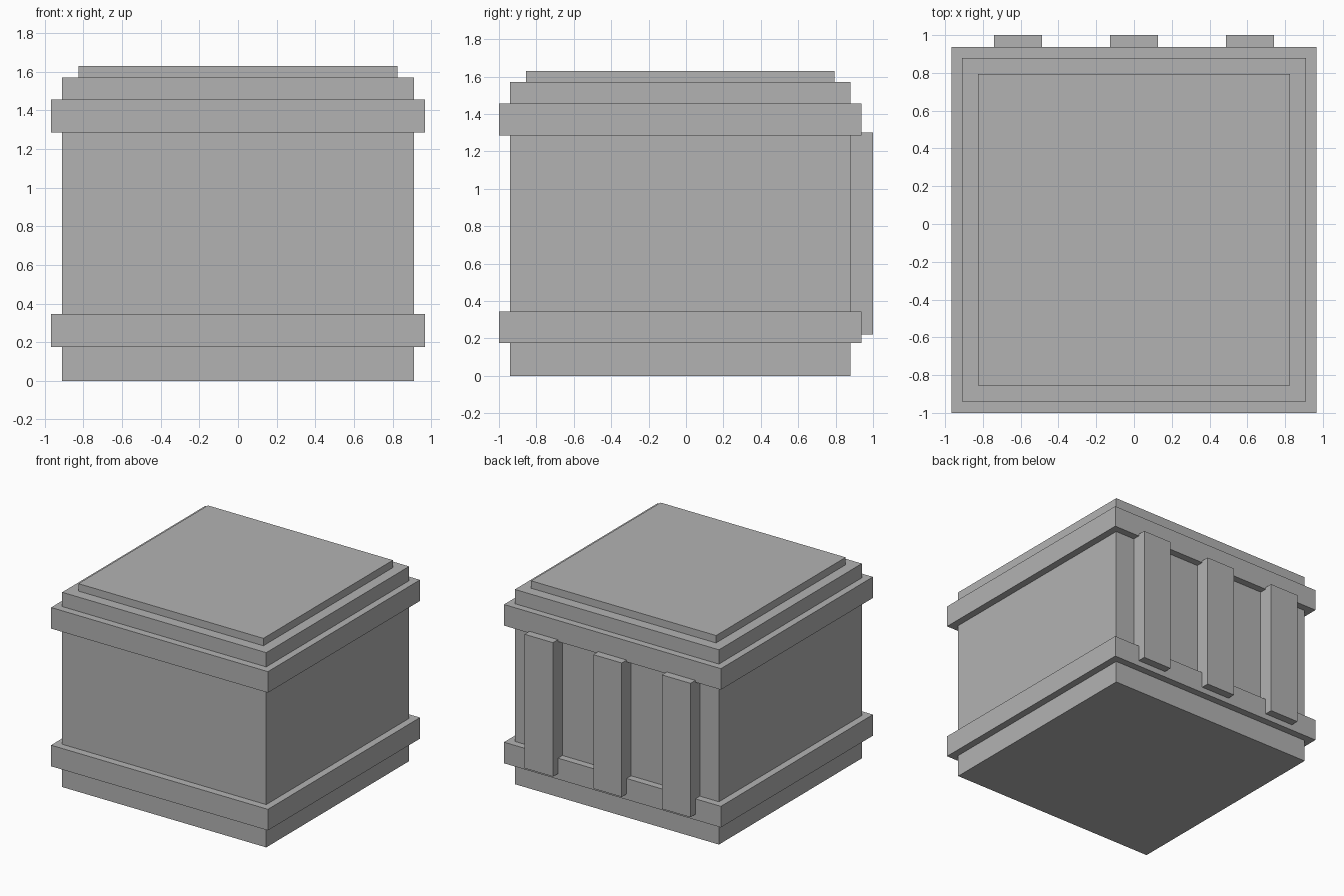
import bpy
import bmesh
from mathutils import Vector

if "Cube" in bpy.data.objects:
    bpy.data.objects.remove(bpy.data.objects["Cube"])

grey = bpy.data.materials.new("plain grey")
grey.diffuse_color = (0.45, 0.45, 0.45, 1.0)
grey.use_nodes = True
grey.node_tree.nodes["Principled BSDF"].inputs["Base Color"].default_value = grey.diffuse_color


def box(name, x, y, z):
    """Axis-aligned box from (min, max) ranges."""
    bm = bmesh.new()
    bmesh.ops.create_cube(bm, size=1.0)
    for v in bm.verts:
        v.co = Vector([(r[0] + r[1]) / 2 + c * (r[1] - r[0])
                       for c, r in zip(v.co, (x, y, z))])
    mesh = bpy.data.meshes.new(name)
    bm.to_mesh(mesh)
    bm.free()
    mesh.materials.append(grey)
    obj = bpy.data.objects.new(name, mesh)
    bpy.context.collection.objects.link(obj)
    return obj


# Crate body
box("crate_body", (-0.91, 0.91), (-0.94, 0.88), (0.0, 1.57))

# Raised lid panel
box("lid_panel", (-0.825, 0.825), (-0.855, 0.795), (1.57, 1.63))

# Bands wrapped around the body
for name, z in (("lower_band", (0.175, 0.345)), ("upper_band", (1.285, 1.455))):
    box(name, (-0.967, 0.967), (-1.0, 0.937), z)

# Three upright slats on the back
for name, x in (("left_slat", -0.613), ("middle_slat", 0.0), ("right_slat", 0.613)):
    box(name, (x - 0.127, x + 0.127), (0.88, 1.0), (0.22, 1.30))
